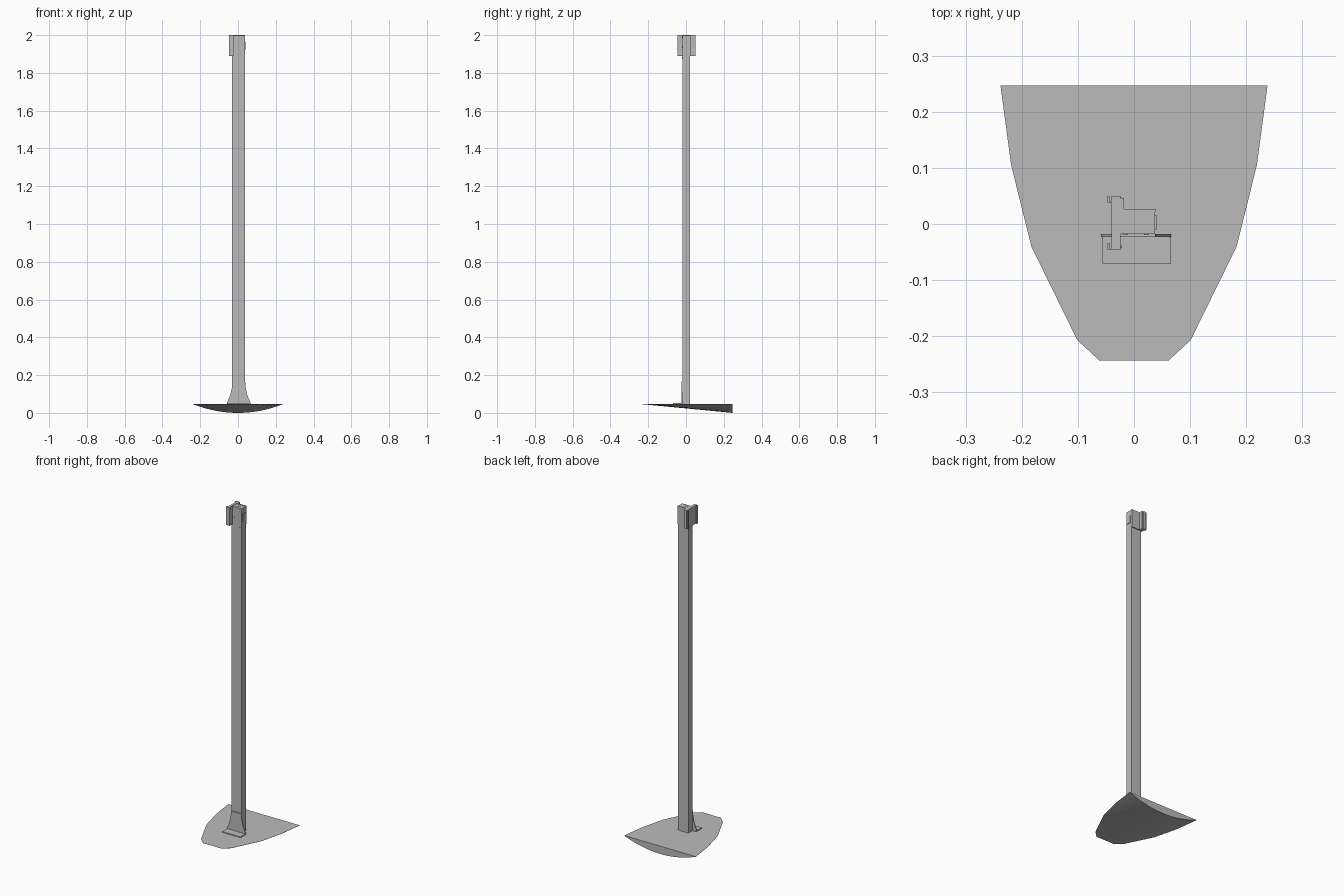
import bpy
import bmesh
import math

cube = bpy.data.objects.get("Cube")
if cube:
    bpy.data.objects.remove(cube, do_unlink=True)

grey = bpy.data.materials.new("plain grey")
grey.use_nodes = True
GREY = (0.5, 0.5, 0.5, 1)
grey.diffuse_color = GREY
grey.node_tree.nodes["Principled BSDF"].inputs["Base Color"].default_value = GREY


def finish(name, bm):
    bmesh.ops.recalc_face_normals(bm, faces=bm.faces)
    mesh = bpy.data.meshes.new(name)
    bm.to_mesh(mesh)
    bm.free()
    mesh.materials.append(grey)
    obj = bpy.data.objects.new(name, mesh)
    bpy.context.collection.objects.link(obj)
    return obj


def prism(name, points, axis, low, high):
    """Extrude a 2D profile along one axis (0=x, 1=y, 2=z)."""
    bm = bmesh.new()

    def at(p, d):
        co = list(p)
        co.insert(axis, d)
        return co

    face = bm.faces.new([bm.verts.new(at(p, low)) for p in points])
    moved = bmesh.ops.extrude_face_region(bm, geom=[face])["geom"]
    for v in moved:
        if isinstance(v, bmesh.types.BMVert):
            v.co[axis] = high
    return finish(name, bm)


def box(name, x, y, z):
    return prism(name, [(x[0], y[0]), (x[1], y[0]), (x[1], y[1]), (x[0], y[1])], 2, *z)


def disc(name, centre, radius, axis, low, high, sides=24):
    ring = [(centre[0] + radius * math.cos(math.tau * i / sides),
             centre[1] + radius * math.sin(math.tau * i / sides)) for i in range(sides)]
    return prism(name, ring, axis, low, high)


# Spade base: flat top, rounded belly that deepens towards the back
TOP, DEEP = 0.047, 0.047
outline = [(0.062, -0.243), (0.101, -0.207), (0.183, -0.04), (0.219, 0.105), (0.238, 0.247)]
y_front, y_back = outline[0][1], outline[-1][1]
COLS = 16
bm = bmesh.new()
uppers, lowers = [], []
for w, y in outline:
    depth = DEEP * (y - y_front) / (y_back - y_front)
    upper, lower = [], []
    for i in range(COLS + 1):
        u = 2 * i / COLS - 1
        upper.append(bm.verts.new((u * w, y, TOP)))
        lower.append(bm.verts.new((u * w, y, TOP - 0.001 - (depth - 0.001) * (1 - u * u))))
    uppers.append(upper)
    lowers.append(lower)
for rows in (uppers, lowers):
    for a, b in zip(rows, rows[1:]):
        for i in range(COLS):
            bm.faces.new((a[i], a[i + 1], b[i + 1], b[i]))
for k in (0, -1):
    bm.faces.new(uppers[k] + lowers[k][::-1])
for k in range(len(outline) - 1):
    for i in (0, COLS):
        bm.faces.new((uppers[k][i], uppers[k + 1][i], lowers[k + 1][i], lowers[k][i]))
base = finish("spade_base", bm)
bpy.context.view_layer.objects.active = base
base.select_set(True)
bpy.ops.object.shade_smooth_by_angle(angle=math.radians(20))

# Post with the end of its inner rod
box("post", (-0.031, 0.037), (-0.018, 0.021), (TOP, 1.998))
disc("rod_rim", (0.003, 0.002), 0.014, 2, 1.998, 1.999)
disc("rod_end", (0.003, 0.002), 0.005, 2, 1.999, 2.0)

# Foot bracket: flat tread and a flared upright against the post
box("foot_tread", (-0.056, 0.066), (-0.07, -0.02), (TOP, 0.052))
flare = [(0.062, TOP), (0.062, 0.055), (0.045, 0.095), (0.037, 0.13), (0.034, 0.165)]
upright = [(0.004 + x, z) for x, z in flare] + [(0.004 - x, z) for x, z in flare[::-1]]
prism("foot_upright", upright, 1, -0.023, -0.018)

# Head bracket: channel on the right side and a plate behind the post
Z = (1.89, 2.0)
box("side_channel", (-0.04, -0.024), (-0.046, 0.05), Z)
for name, low, high in (("front", -0.046, -0.034), ("back", 0.038, 0.05)):
    box("channel_lip_" + name, (-0.047, -0.04), (low, low + 0.003), Z)
    box("channel_hook_" + name, (-0.047, -0.044), (low, high), Z)
box("bracket_web", (-0.024, -0.018), (0.02, 0.046), Z)
box("back_plate", (-0.024, 0.038), (0.021, 0.027), Z)
box("side_clip", (0.037, 0.041), (-0.01, 0.015), (1.92, 1.965))

# Fasteners on the post front and bracket
for i, (x, z) in enumerate(((0.022, 1.99), (0.022, 1.88), (-0.016, 1.935))):
    disc("post_screw_%d" % i, (x, z), 0.004, 1, -0.02, -0.018, 12)
for i, y in enumerate((-0.04, 0.044)):
    for j, z in enumerate((1.9, 1.99)):
        disc("channel_screw_%d_%d" % (i, j), (y, z), 0.003, 0, -0.024, -0.022, 12)
